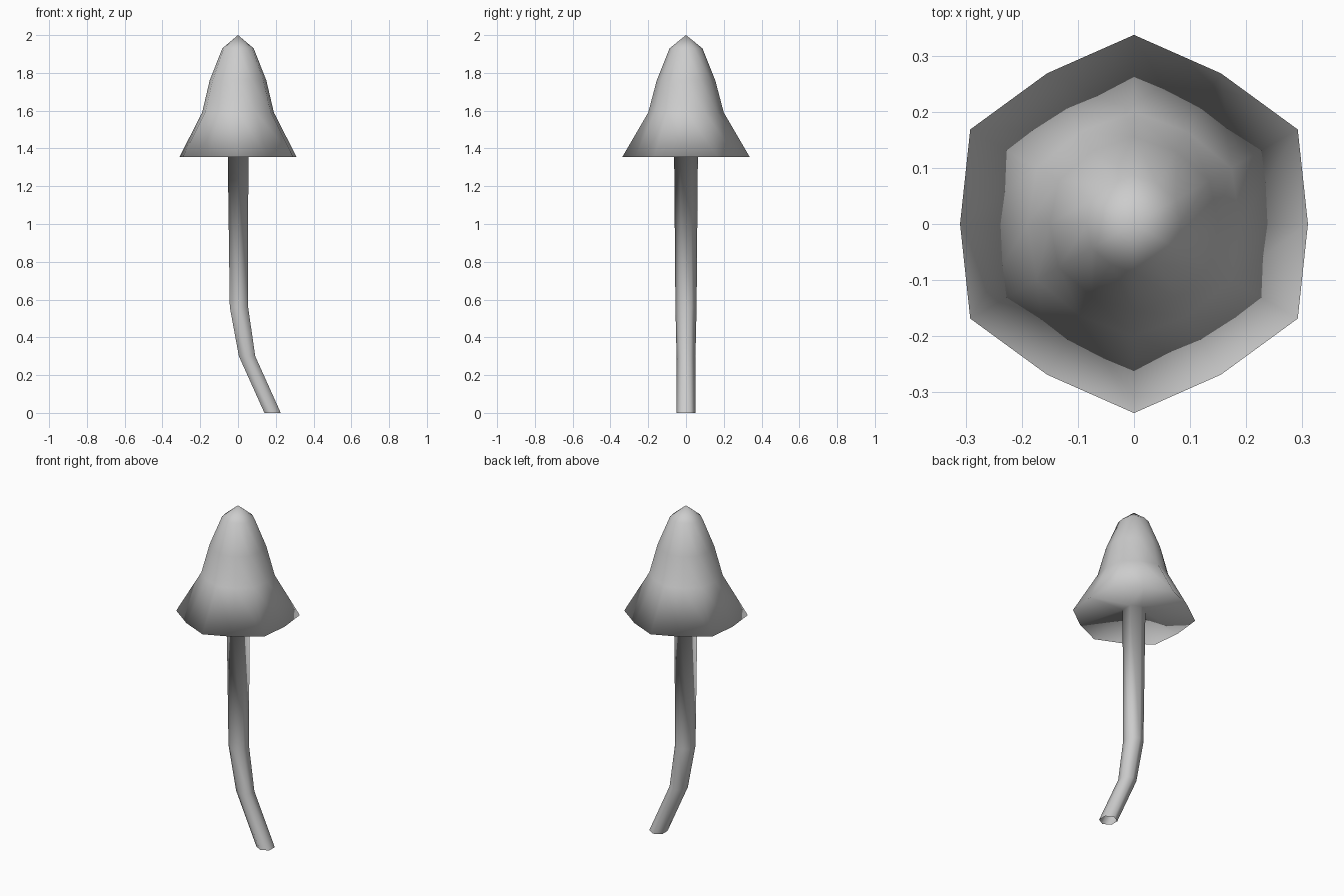
import bpy
import bmesh
from math import cos, sin, pi

default = bpy.data.objects.get("Cube")
if default:
    bpy.data.objects.remove(default, do_unlink=True)

# One plain grey for the whole mushroom
GREY = (0.604, 0.604, 0.604, 1)
grey = bpy.data.materials.new("mid_grey")
grey.use_nodes = True
grey.diffuse_color = GREY
grey.node_tree.nodes["Principled BSDF"].inputs["Base Color"].default_value = GREY

bm = bmesh.new()


def ring(sides, z, corner, middle, x=0):
    """Ring with a corner on the y axis; radii alternate corner / middle."""
    verts = []
    for i in range(sides):
        a = pi / 2 + 2 * pi * i / sides
        r = (corner, middle)[i % 2]
        verts.append(bm.verts.new((x + r * cos(a), r * sin(a), z)))
    return verts


def bridge(rings):
    """Join each ring to the next one with quads."""
    for upper, lower in zip(rings, rings[1:]):
        n = len(upper)
        for i in range(n):
            j = (i + 1) % n
            bm.faces.new((upper[i], lower[i], lower[j], upper[j]))


# Cap: pointed bell flaring to a six-cornered rim
tip = bm.verts.new((0, 0, 2))
profile = [  # z, corner radius, middle radius
    (1.93, 0.087, 0.083), (1.76, 0.155, 0.15), (1.59, 0.2, 0.19),
    (1.355, 0.337, 0.31),
]
cap = [ring(12, *p) for p in profile]
for i in range(12):
    bm.faces.new((tip, cap[0][i], cap[0][(i + 1) % 12]))
bridge(cap)

# Stem: open six-sided tube that bends sideways near the foot
path = [  # z, radius, x
    (1.385, 0.063, 0), (0.56, 0.056, 0.005), (0.3, 0.05, 0.048), (0, 0.05, 0.183),
]
stem = [ring(6, z, r, r, x) for z, r, x in path]
bridge(stem)

# Underside: shallow cone from the rim in to the top of the stem
rim, neck = cap[-1], stem[0]
for i in range(6):
    a, b, c = (rim[(2 * i + k) % 12] for k in range(3))
    s, t = neck[i], neck[(i + 1) % 6]
    for tri in ((a, s, b), (b, s, t), (b, t, c)):
        bm.faces.new(tri)

mesh = bpy.data.meshes.new("mushroom")
bm.to_mesh(mesh)
bm.free()
mesh.materials.append(grey)
mushroom = bpy.data.objects.new("mushroom", mesh)
bpy.context.collection.objects.link(mushroom)
mesh.shade_smooth()
